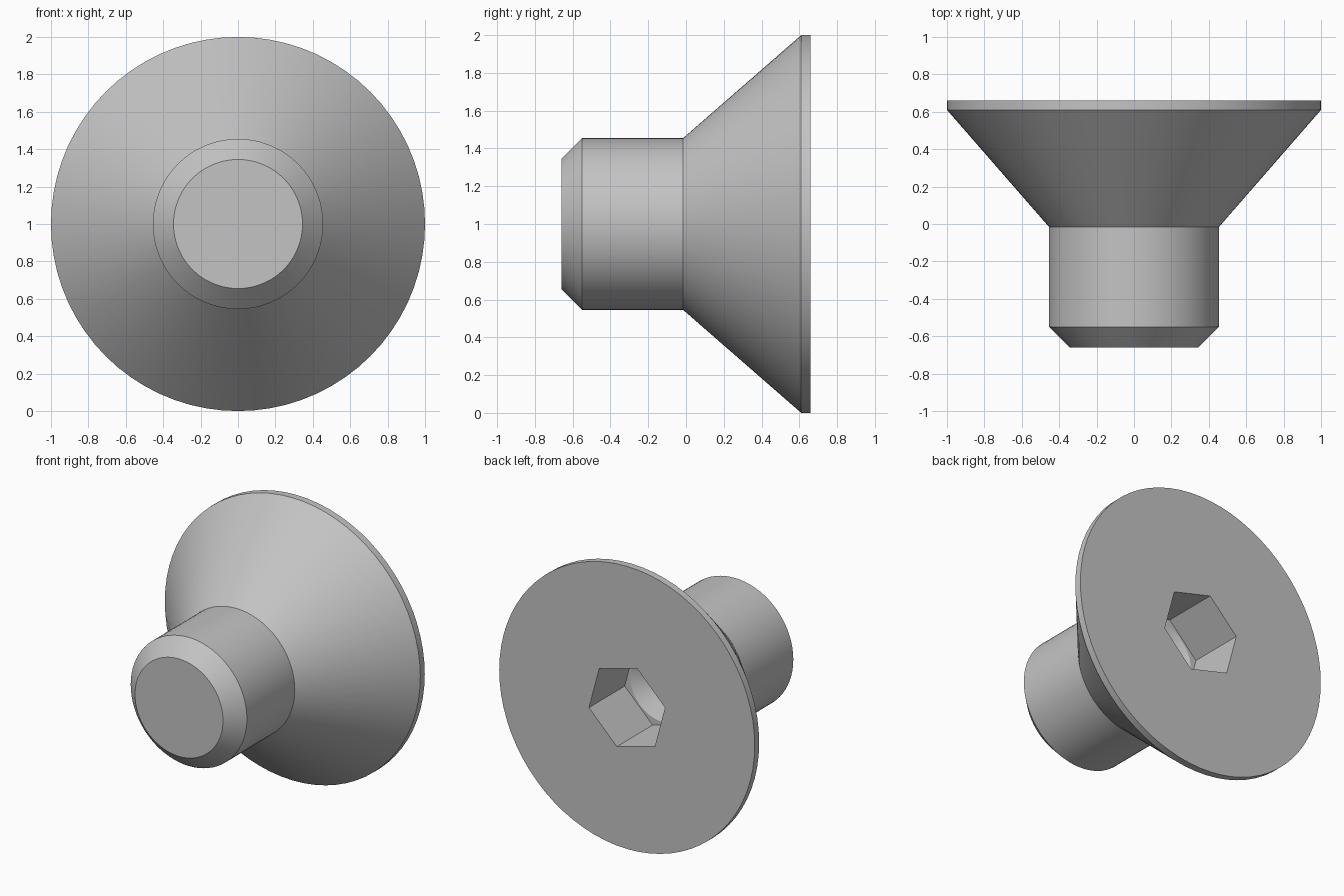
import bpy, bmesh
from math import cos, sin, pi, radians

cube = bpy.data.objects.get("Cube")
if cube:
    bpy.data.objects.remove(cube, do_unlink=True)

# Plain steel grey
steel = bpy.data.materials.new("steel_grey")
steel.use_nodes = True
colour = (0.55, 0.55, 0.55, 1)
steel.diffuse_color = colour
steel.node_tree.nodes["Principled BSDF"].inputs["Base Color"].default_value = colour


def lathe(name, profile, sides, phase=0.0):
    """Closed solid turned around the y axis from (y, radius) points."""
    bm = bmesh.new()
    rings = []
    for y, r in profile:
        angles = [phase + 2 * pi * i / sides for i in range(sides)]
        rings.append([bm.verts.new((r * cos(a), y, 1 + r * sin(a))) for a in angles])
    for a, b in zip(rings, rings[1:]):
        for i in range(sides):
            j = (i + 1) % sides
            bm.faces.new((a[i], a[j], b[j], b[i]))
    bm.faces.new(rings[0])
    bm.faces.new(rings[-1])
    bmesh.ops.recalc_face_normals(bm, faces=bm.faces)
    mesh = bpy.data.meshes.new(name)
    bm.to_mesh(mesh)
    bm.free()
    mesh.materials.append(steel)
    obj = bpy.data.objects.new(name, mesh)
    bpy.context.collection.objects.link(obj)
    return obj


# Chamfered shank, countersunk head and thin rim
screw = lathe("countersunk_screw", [(-0.66, 0.345), (-0.55, 0.455), (-0.015, 0.455),
                                    (0.61, 1.0), (0.66, 1.0)], 72)

# Hexagonal drive socket with a shallow drill point at its floor
cutters = [
    lathe("hex_socket_cutter", [(0.26, 0.308), (0.8, 0.308)], 6, radians(45)),
    lathe("drill_point_cutter", [(0.12, 0.01), (0.26, 0.255), (0.36, 0.255)], 48),
]
bpy.ops.object.select_all(action="DESELECT")
bpy.context.view_layer.objects.active = screw
screw.select_set(True)
for cutter in cutters:
    cutter.hide_render = True
    cut = screw.modifiers.new("socket", "BOOLEAN")
    cut.operation = "DIFFERENCE"
    cut.solver = "EXACT"
    cut.object = cutter
    bpy.ops.object.modifier_apply(modifier=cut.name)
    bpy.data.objects.remove(cutter, do_unlink=True)

bpy.ops.object.shade_smooth_by_angle(angle=radians(25))
